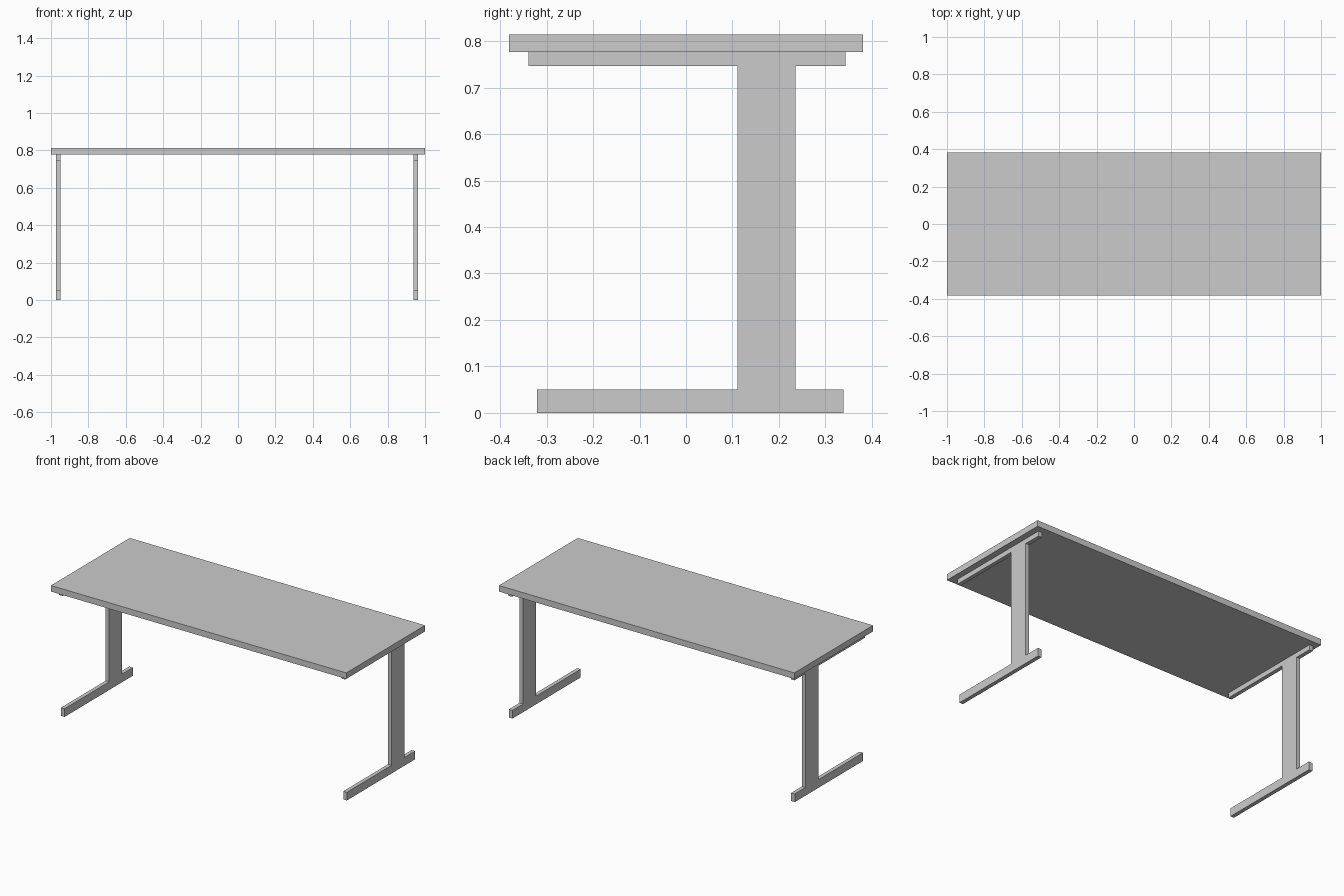
import bpy, bmesh

if "Cube" in bpy.data.objects:
    bpy.data.objects.remove(bpy.data.objects["Cube"])


def extrude_profile(name, points, x0, x1):
    """Extrude a closed (y, z) profile along x from x0 to x1."""
    bm = bmesh.new()
    face = bm.faces.new([bm.verts.new((x0, y, z)) for y, z in points])
    res = bmesh.ops.extrude_face_region(bm, geom=[face])
    verts = [g for g in res["geom"] if isinstance(g, bmesh.types.BMVert)]
    bmesh.ops.translate(bm, verts=verts, vec=(x1 - x0, 0, 0))
    bmesh.ops.recalc_face_normals(bm, faces=bm.faces)
    mesh = bpy.data.meshes.new(name)
    bm.to_mesh(mesh)
    bm.free()
    obj = bpy.data.objects.new(name, mesh)
    bpy.context.collection.objects.link(obj)
    return obj


TOP_Z, UNDER_Z = 0.814, 0.777
RAIL_Z, FOOT_Z = 0.747, 0.05

# Tabletop slab
extrude_profile("tabletop", [(-0.381, UNDER_Z), (0.381, UNDER_Z),
                             (0.381, TOP_Z), (-0.381, TOP_Z)], -1.0, 1.0)

# Leg frames: foot, offset column and support rail in one flat profile
leg = [(-0.321, 0), (0.339, 0), (0.339, FOOT_Z), (0.236, FOOT_Z),
       (0.236, RAIL_Z), (0.343, RAIL_Z), (0.343, UNDER_Z), (-0.339, UNDER_Z),
       (-0.339, RAIL_Z), (0.111, RAIL_Z), (0.111, FOOT_Z), (-0.321, FOOT_Z)]
for name, x in (("left_leg", -0.974), ("right_leg", 0.938)):
    extrude_profile(name, leg, x, x + 0.024)
